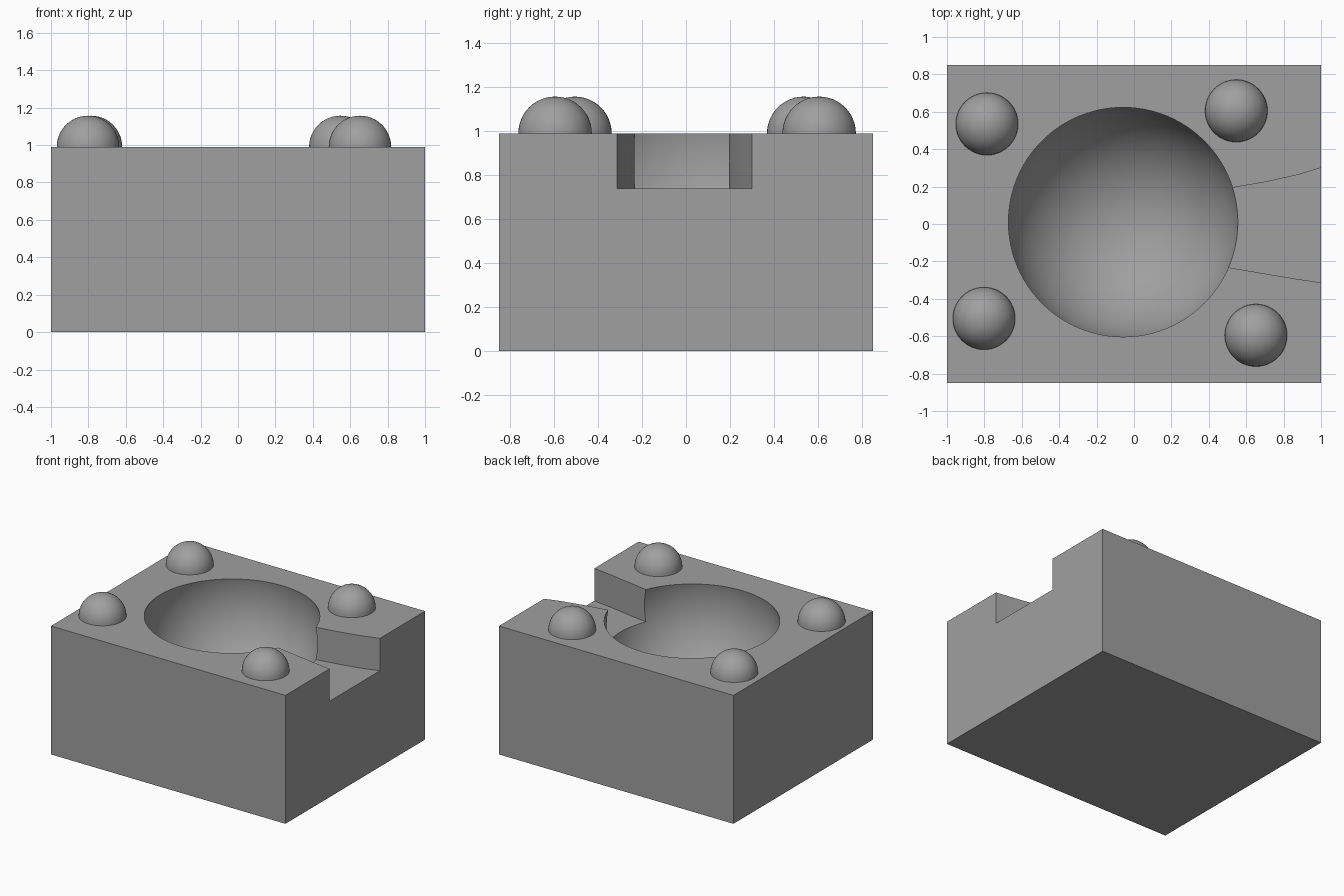
import bpy, bmesh, math

if "Cube" in bpy.data.objects:
    bpy.data.objects.remove(bpy.data.objects["Cube"])

TOP = 0.99

grey = bpy.data.materials.new("mid_grey")
grey.diffuse_color = (0.35, 0.35, 0.35, 1)
grey.use_nodes = True
grey.node_tree.nodes["Principled BSDF"].inputs["Base Color"].default_value = grey.diffuse_color


def make_object(name, bm):
    mesh = bpy.data.meshes.new(name)
    bmesh.ops.recalc_face_normals(bm, faces=bm.faces)
    bm.to_mesh(mesh)
    bm.free()
    mesh.materials.append(grey)
    obj = bpy.data.objects.new(name, mesh)
    bpy.context.collection.objects.link(obj)
    return obj


def prism(name, outline, z0, z1):
    bm = bmesh.new()
    face = bm.faces.new([bm.verts.new((x, y, z0)) for x, y in outline])
    up = bmesh.ops.extrude_face_region(bm, geom=[face])["geom"]
    for v in up:
        if isinstance(v, bmesh.types.BMVert):
            v.co.z = z1
    return make_object(name, bm)


def ball(name, centre, radius, segments):
    bm = bmesh.new()
    bmesh.ops.create_uvsphere(bm, u_segments=segments, v_segments=segments // 2, radius=radius)
    bmesh.ops.translate(bm, verts=bm.verts, vec=centre)
    return bm, name


def smooth(obj):
    bpy.ops.object.select_all(action='DESELECT')
    obj.select_set(True)
    bpy.context.view_layer.objects.active = obj
    bpy.ops.object.shade_smooth_by_angle(angle=math.radians(30))


def cut(target, cutter):
    mod = target.modifiers.new("cut", 'BOOLEAN')
    mod.operation = 'DIFFERENCE'
    mod.solver = 'EXACT'
    mod.object = cutter
    bpy.context.view_layer.objects.active = target
    bpy.ops.object.modifier_apply(modifier=mod.name)
    bpy.data.objects.remove(cutter)


# Block
block = prism("block", [(-1, -0.85), (1, -0.85), (1, 0.85), (-1, 0.85)], 0, TOP)

# Round hollow, widest a little below the rim
bm, name = ball("hollow_cutter", (-0.058, 0.01, TOP - 0.125), 0.626, 96)
cut(block, make_object(name, bm))

# Flared channel with gently curved walls
channel = [(0.2, -0.205), (0.51, -0.233), (0.68, -0.262), (0.84, -0.289), (1.05, -0.321),
           (1.05, 0.316), (0.88, 0.264), (0.70, 0.224), (0.53, 0.195), (0.2, 0.15)]
cut(block, prism("channel_cutter", channel, 0.74, 1.2))
smooth(block)

# Domes near the corners
for label, x, y in (("back_left", -0.786, 0.535), ("front_left", -0.802, -0.505),
                    ("back_right", 0.547, 0.605), ("front_right", 0.652, -0.595)):
    bm, name = ball("dome_" + label, (x, y, TOP), 0.167, 48)
    bmesh.ops.bisect_plane(bm, geom=bm.verts[:] + bm.edges[:] + bm.faces[:],
                           plane_co=(0, 0, TOP), plane_no=(0, 0, -1), clear_outer=True)
    smooth(make_object(name, bm))
